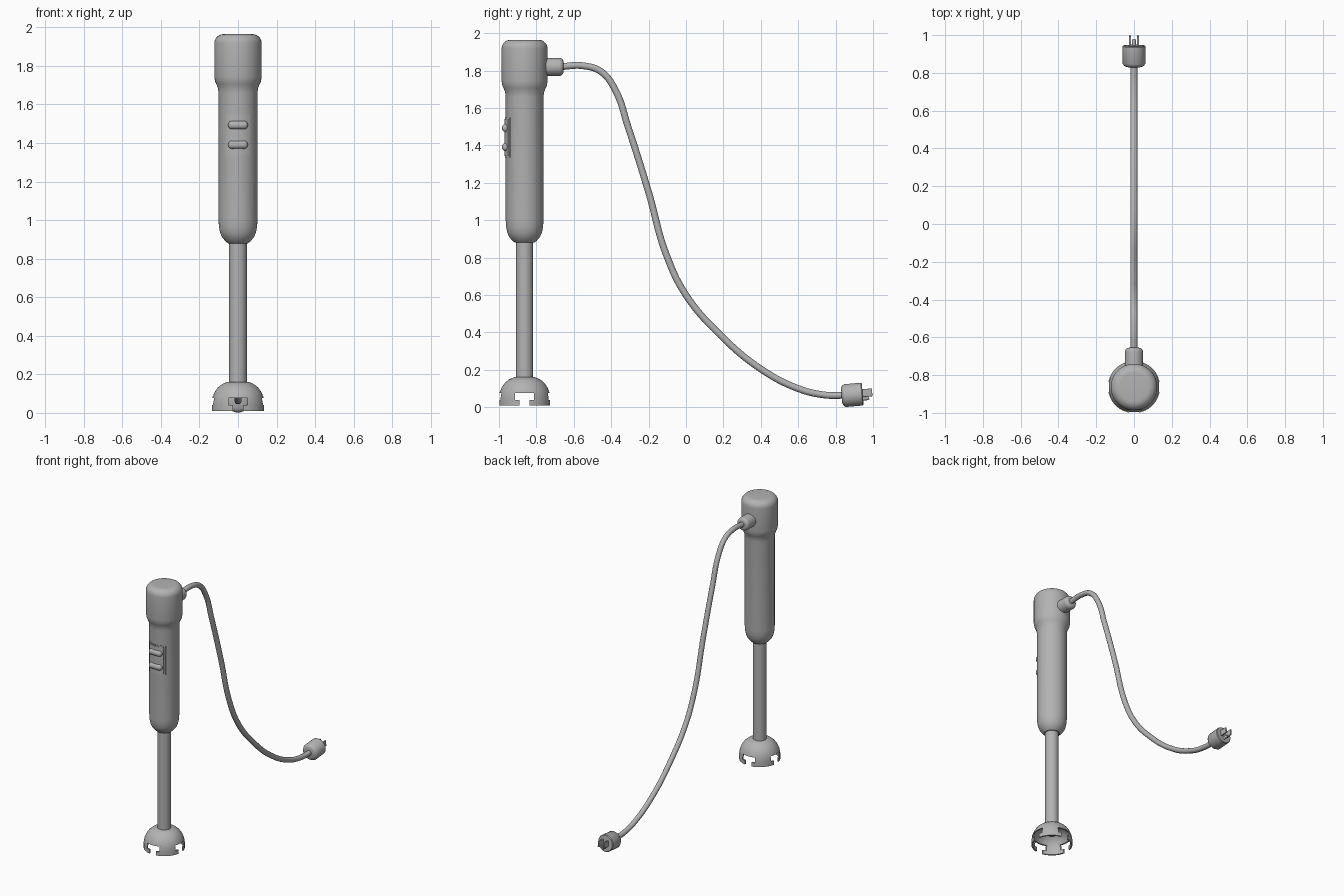
import bpy, bmesh
from math import pi, sin, cos, radians
from mathutils import Matrix, Vector

cube = bpy.data.objects.get("Cube")
if cube:
    bpy.data.objects.remove(cube, do_unlink=True)

AXIS_Y = -0.863
grey = bpy.data.materials.new("grey plastic")
grey.use_nodes = True
GREY = (0.45, 0.45, 0.45, 1)
grey.diffuse_color = GREY
grey.node_tree.nodes["Principled BSDF"].inputs["Base Color"].default_value = GREY


def finish(name, bm, matrix=None, smooth=True):
    bmesh.ops.recalc_face_normals(bm, faces=bm.faces)
    mesh = bpy.data.meshes.new(name)
    bm.to_mesh(mesh)
    bm.free()
    obj = bpy.data.objects.new(name, mesh)
    bpy.context.collection.objects.link(obj)
    mesh.materials.append(grey)
    if matrix:
        obj.matrix_world = matrix
    if smooth:
        bpy.ops.object.select_all(action='DESELECT')
        obj.select_set(True)
        bpy.context.view_layer.objects.active = obj
        bpy.ops.object.shade_smooth_by_angle(angle=radians(35))
    return obj


def lathe(name, profile, matrix=None, steps=64, closed=False):
    """Spin (radius, height) points around the local z axis."""
    bm = bmesh.new()
    verts = [bm.verts.new((r, 0, z)) for r, z in profile]
    edges = [bm.edges.new(p) for p in zip(verts, verts[1:])]
    if closed:
        edges.append(bm.edges.new((verts[-1], verts[0])))
    bmesh.ops.spin(bm, geom=verts + edges, axis=(0, 0, 1), cent=(0, 0, 0),
                   steps=steps, angle=2 * pi)
    bmesh.ops.remove_doubles(bm, verts=bm.verts, dist=1e-5)
    return finish(name, bm, matrix or Matrix.Translation((0, AXIS_Y, 0)))


def box(name, size, matrix, bevel=0.0):
    bm = bmesh.new()
    bmesh.ops.create_cube(bm, size=1)
    bmesh.ops.scale(bm, vec=size, verts=bm.verts)
    if bevel:
        bmesh.ops.bevel(bm, geom=bm.edges[:], offset=bevel, segments=5,
                        profile=0.5, affect='EDGES')
    return finish(name, bm, matrix, smooth=bool(bevel))


def boolean(obj, other, operation):
    mod = obj.modifiers.new(operation.title(), 'BOOLEAN')
    mod.object, mod.operation, mod.solver = other, operation, 'EXACT'
    other.hide_render = True
    other.hide_set(True)


def arc(r, z, radius, start, end, n=7):
    """Profile points along a rounded corner, angles in degrees."""
    return [(r + radius * cos(radians(start + (end - start) * i / n)),
             z + radius * sin(radians(start + (end - start) * i / n)))
            for i in range(n + 1)]


# Handle with rounded base and wider rounded head
lathe("handle", [(0, 0.88), (0.052, 0.88), (0.065, 0.89), (0.083, 0.912), (0.093, 0.935),
                 (0.099, 0.965), (0.101, 1.0), (0.101, 1.66), (0.104, 1.685),
                 (0.112, 1.705), (0.119, 1.72), (0.123, 1.745)]
      + arc(0.075, 1.917, 0.048, 0, 90) + [(0, 1.965)])

# Shaft
lathe("shaft", [(0, 0.13), (0.046, 0.13), (0.046, 0.9), (0, 0.9)], steps=48)

# Bell-shaped blade guard, a thin shell with four T-shaped slots
outer = [(0.138, 0.01), (0.138, 0.05), (0.133, 0.08), (0.122, 0.107), (0.105, 0.131),
         (0.082, 0.15), (0.055, 0.161), (0.03, 0.161)]
inner = [(0.03, 0.145), (0.055, 0.147), (0.078, 0.138), (0.098, 0.121), (0.113, 0.1),
         (0.123, 0.076), (0.128, 0.05), (0.128, 0.01)]
guard = lathe("blade_guard", outer + inner, closed=True)
for turn in range(2):
    for label, width, low, high in (("wide", 0.1, 0.04, 0.077), ("narrow", 0.054, 0, 0.06)):
        place = (Matrix.Translation((0, AXIS_Y, (low + high) / 2))
                 @ Matrix.Rotation(turn * pi / 2, 4, 'Z'))
        cutter = box(f"{label}_slot_cutter_{turn}", (0.4, width, high - low), place)
        boolean(guard, cutter, 'DIFFERENCE')

# Blade hub inside the guard
lathe("blade_hub", [(0, 0.085), (0.02, 0.085), (0.026, 0.1), (0.026, 0.14), (0, 0.14)], steps=32)

# Curved control panel with a thin frame
for name, radius, width, height in (("panel_frame", 0.104, 0.132, 0.215),
                                    ("panel_plate", 0.107, 0.116, 0.199)):
    panel = lathe(name, [(0, 1.2), (radius, 1.2), (radius, 1.7), (0, 1.7)], steps=96)
    window = box(name + "_cutter", (width, 0.1, height),
                 Matrix.Translation((0, AXIS_Y - 0.1, 1.443)))
    boolean(panel, window, 'INTERSECT')

# Buttons
for name, z in (("upper_button", 1.493), ("lower_button", 1.391)):
    box(name, (0.102, 0.05, 0.042), Matrix.Translation((0, AXIS_Y - 0.096, z)), 0.019)

# Cord collar behind the head
along_y = Matrix.Rotation(-pi / 2, 4, 'X')
lathe("cord_collar", [(0, 0), (0.048, 0)] + arc(0.026, 0.088, 0.022, 0, 90) + [(0, 0.11)],
      Matrix.Translation((0, -0.765, 1.82)) @ along_y, steps=40)

# Hanging power cord
path = [(-0.68, 1.82), (-0.55, 1.826), (-0.455, 1.795), (-0.38, 1.7), (-0.31, 1.5),
        (-0.2, 1.15), (-0.105, 0.815), (0.0, 0.6), (0.18, 0.39), (0.4, 0.205),
        (0.6, 0.1), (0.74, 0.066), (0.86, 0.064)]
curve = bpy.data.curves.new("power_cord", 'CURVE')
curve.dimensions = '3D'
curve.bevel_depth = 0.0185
curve.bevel_resolution = 5
curve.use_fill_caps = True
spline = curve.splines.new('BEZIER')
spline.bezier_points.add(len(path) - 1)
for point, (y, z) in zip(spline.bezier_points, path):
    point.co = (0, y, z)
    point.handle_left_type = point.handle_right_type = 'AUTO'
cord = bpy.data.objects.new("power_cord", curve)
bpy.context.collection.objects.link(cord)
curve.materials.append(grey)

# Plug, tilted slightly upward, with a recessed face
tilt = Matrix.Translation((0, 0.832, 0.061)) @ Matrix.Rotation(radians(5), 4, 'X')
lathe("plug", [(0, 0), (0.04, 0), (0.053, 0.006), (0.061, 0.018), (0.061, 0.108),
               (0.057, 0.113), (0, 0.113)], tilt @ along_y, steps=40)

# Plug prongs: two flat blades and a round ground pin
for side, x in (("left", 0.021), ("right", -0.021)):
    box(side + "_prong", (0.011, 0.075, 0.042),
        tilt @ Matrix.Translation((x, 0.127, 0.005)), 0.002)
lathe("ground_pin", [(0, 0), (0.01, 0), (0.01, 0.04), (0.006, 0.046), (0, 0.046)],
      tilt @ Matrix.Translation((0, 0.1, -0.025)) @ along_y, steps=20)
